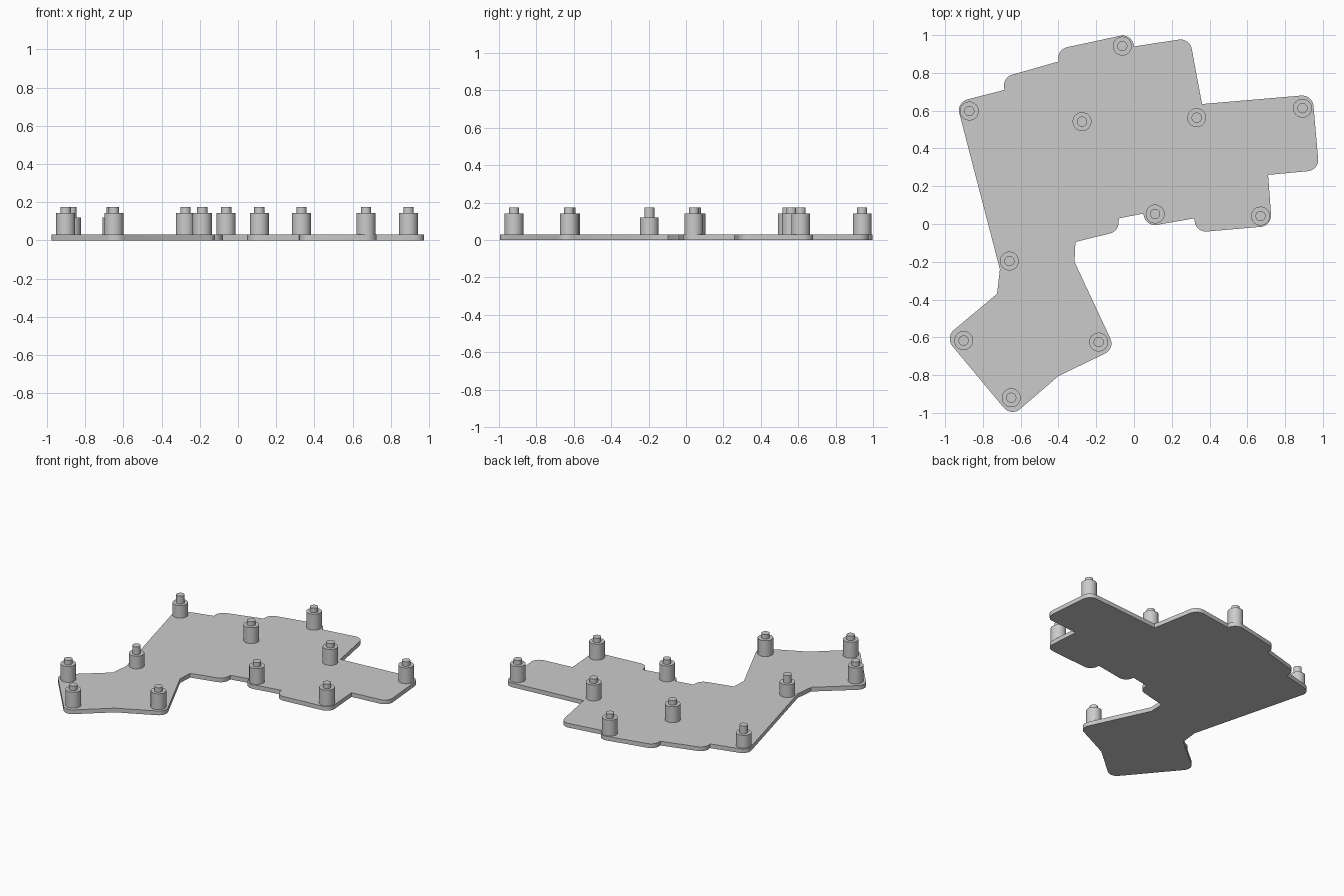
import bpy
import bmesh
import math
from mathutils import Vector

default_cube = bpy.data.objects.get("Cube")
if default_cube:
    bpy.data.objects.remove(default_cube, do_unlink=True)

# One plain grey for the whole model
grey = bpy.data.materials.new("plain grey")
grey.use_nodes = True
grey.diffuse_color = (0.6, 0.6, 0.6, 1)
grey.node_tree.nodes["Principled BSDF"].inputs["Base Color"].default_value = (0.6, 0.6, 0.6, 1)

PLATE_TOP = 0.03
PIN_TOP = 0.175
CORNER_RADIUS = 0.06


def finish(bm, name):
    """Turn a bmesh into a named, coloured object with crisp edges."""
    bmesh.ops.recalc_face_normals(bm, faces=bm.faces)
    mesh = bpy.data.meshes.new(name)
    bm.to_mesh(mesh)
    bm.free()
    mesh.materials.append(grey)
    obj = bpy.data.objects.new(name, mesh)
    bpy.context.collection.objects.link(obj)
    bpy.ops.object.select_all(action="DESELECT")
    obj.select_set(True)
    bpy.context.view_layer.objects.active = obj
    bpy.ops.object.shade_smooth_by_angle(angle=math.radians(30))
    return obj


def fillet(before, corner, after, radius, steps=8):
    """Points of an arc that rounds off one corner."""
    a = (before - corner).normalized()
    b = (after - corner).normalized()
    half = a.angle(b) / 2
    centre = corner + (a + b).normalized() * radius / math.sin(half)
    start = (corner + a * radius / math.tan(half) - centre).normalized()
    end = (corner + b * radius / math.tan(half) - centre).normalized()
    return [centre + start.slerp(end, i / steps) * radius for i in range(steps + 1)]


# Board outline, clockwise from the back right corner: x, y, rounded or sharp
ROUND, SHARP = True, False
outline = [
    (-0.94, 0.645, ROUND), (-0.685, 0.71, SHARP),
    (-0.7, 0.775, ROUND), (-0.4, 0.86, SHARP),
    (-0.405, 0.925, ROUND), (-0.01, 1.01, ROUND),
    (0, 0.94, SHARP), (0.295, 0.985, ROUND),
    (0.36, 0.635, SHARP), (0.945, 0.685, ROUND),
    (0.98, 0.285, ROUND), (0.71, 0.26, SHARP),
    (0.73, -0.01, ROUND), (0.325, -0.045, ROUND),
    (0.32, 0.03, SHARP), (0.06, -0.015, ROUND),
    (0.05, 0.055, SHARP), (-0.08, 0.03, SHARP),
    (-0.085, -0.04, ROUND), (-0.31, -0.095, SHARP),
    (-0.315, -0.2, SHARP), (-0.1, -0.66, ROUND),
    (-0.4, -0.805, SHARP), (-0.65, -1.02, ROUND),
    (-1, -0.6, ROUND), (-0.725, -0.37, SHARP),
    (-0.71, -0.24, SHARP),
]
corners = [Vector((x, y)) for x, y, _ in outline]
path = []
for i, (x, y, rounded) in enumerate(outline):
    if rounded:
        path += fillet(corners[i - 1], corners[i], corners[(i + 1) % len(corners)], CORNER_RADIUS)
    else:
        path.append(corners[i])

# Flat base plate
bm = bmesh.new()
base = bm.faces.new([bm.verts.new((p.x, p.y, 0)) for p in path])
raised = bmesh.ops.extrude_face_region(bm, geom=[base], use_keep_orig=True)
top_verts = [v for v in raised["geom"] if isinstance(v, bmesh.types.BMVert)]
bmesh.ops.translate(bm, verts=top_verts, vec=(0, 0, PLATE_TOP))
finish(bm, "base_plate")


def standoff(name, x, y, shoulder):
    """A stepped post: wide collar with a narrow pin, lathed from a profile."""
    profile = [(0, 0.02), (0.05, 0.02), (0.05, shoulder), (0.027, shoulder),
               (0.027, PIN_TOP), (0, PIN_TOP)]
    bm = bmesh.new()
    verts = [bm.verts.new((r, 0, z)) for r, z in profile]
    edges = [bm.edges.new(pair) for pair in zip(verts, verts[1:])]
    bmesh.ops.spin(bm, geom=verts + edges, axis=(0, 0, 1), cent=(0, 0, 0),
                   angle=math.tau, steps=32, use_merge=True)
    bmesh.ops.remove_doubles(bm, verts=bm.verts, dist=0.0001)
    finish(bm, name).location = (x, y, 0)


# Standoff posts, two of them with a lower shoulder
TALL, LOW = 0.143, 0.12
posts = {
    "back_post": (-0.062, 0.942, TALL),
    "back_right_post": (-0.872, 0.598, LOW),
    "centre_post": (-0.275, 0.542, TALL),
    "inner_left_post": (0.332, 0.563, TALL),
    "outer_left_post": (0.892, 0.613, TALL),
    "middle_post": (0.112, 0.053, TALL),
    "middle_left_post": (0.67, 0.042, TALL),
    "neck_post": (-0.66, -0.196, LOW),
    "front_right_post": (-0.902, -0.617, TALL),
    "front_left_post": (-0.187, -0.625, TALL),
    "front_post": (-0.65, -0.92, TALL),
}
for name, (x, y, shoulder) in posts.items():
    standoff(name, x, y, shoulder)
